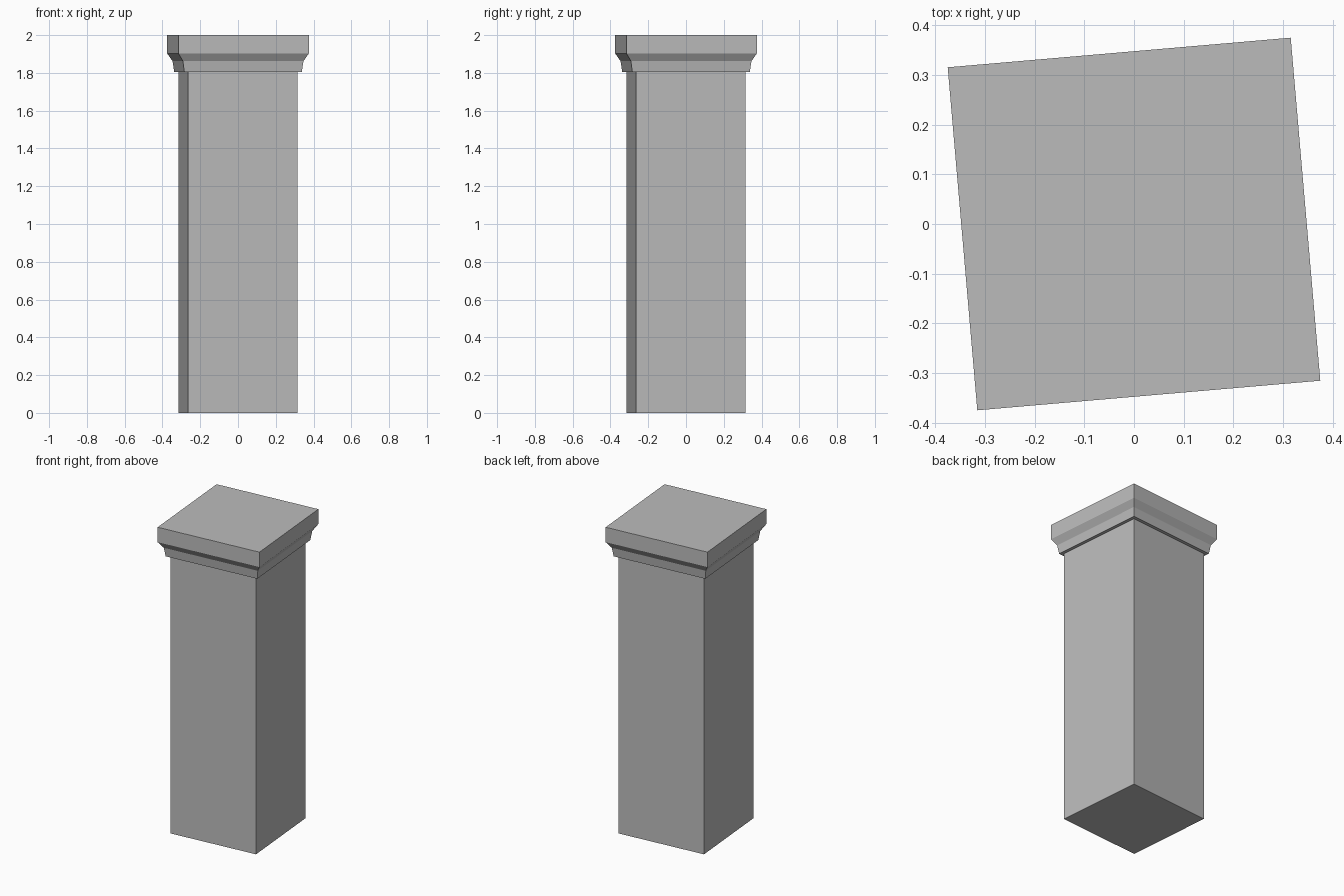
import bpy
import bmesh
from math import radians
from mathutils import Matrix

if "Cube" in bpy.data.objects:
    bpy.data.objects.remove(bpy.data.objects["Cube"], do_unlink=True)

TURN = radians(4.93)  # the whole pillar is turned slightly about z

stone = bpy.data.materials.new("grey_stone")
stone.use_nodes = True
GREY = (0.5, 0.5, 0.5, 1)
stone.diffuse_color = GREY
stone.node_tree.nodes["Principled BSDF"].inputs["Base Color"].default_value = GREY


def square_loft(name, profile):
    """Closed square solid through (half width, height) levels, bottom to top."""
    bm = bmesh.new()
    rings = [[bm.verts.new((sx * h, sy * h, z))
              for sx, sy in ((-1, -1), (1, -1), (1, 1), (-1, 1))]
             for h, z in profile]
    for low, high in zip(rings, rings[1:]):
        for i in range(4):
            j = (i + 1) % 4
            bm.faces.new((low[i], low[j], high[j], high[i]))
    bm.faces.new(rings[0][::-1])
    bm.faces.new(rings[-1])
    bm.transform(Matrix.Rotation(TURN, 4, "Z"))
    mesh = bpy.data.meshes.new(name)
    bm.to_mesh(mesh)
    bm.free()
    mesh.materials.append(stone)
    obj = bpy.data.objects.new(name, mesh)
    bpy.context.collection.objects.link(obj)
    return obj


# Plain square shaft
square_loft("shaft", [(0.291, 0), (0.291, 1.805)])

# Moulded cap: tapered neck, flared underside, flat slab
square_loft("cap", [(0.312, 1.805), (0.32, 1.862), (0.3465, 1.903), (0.3465, 2)])
